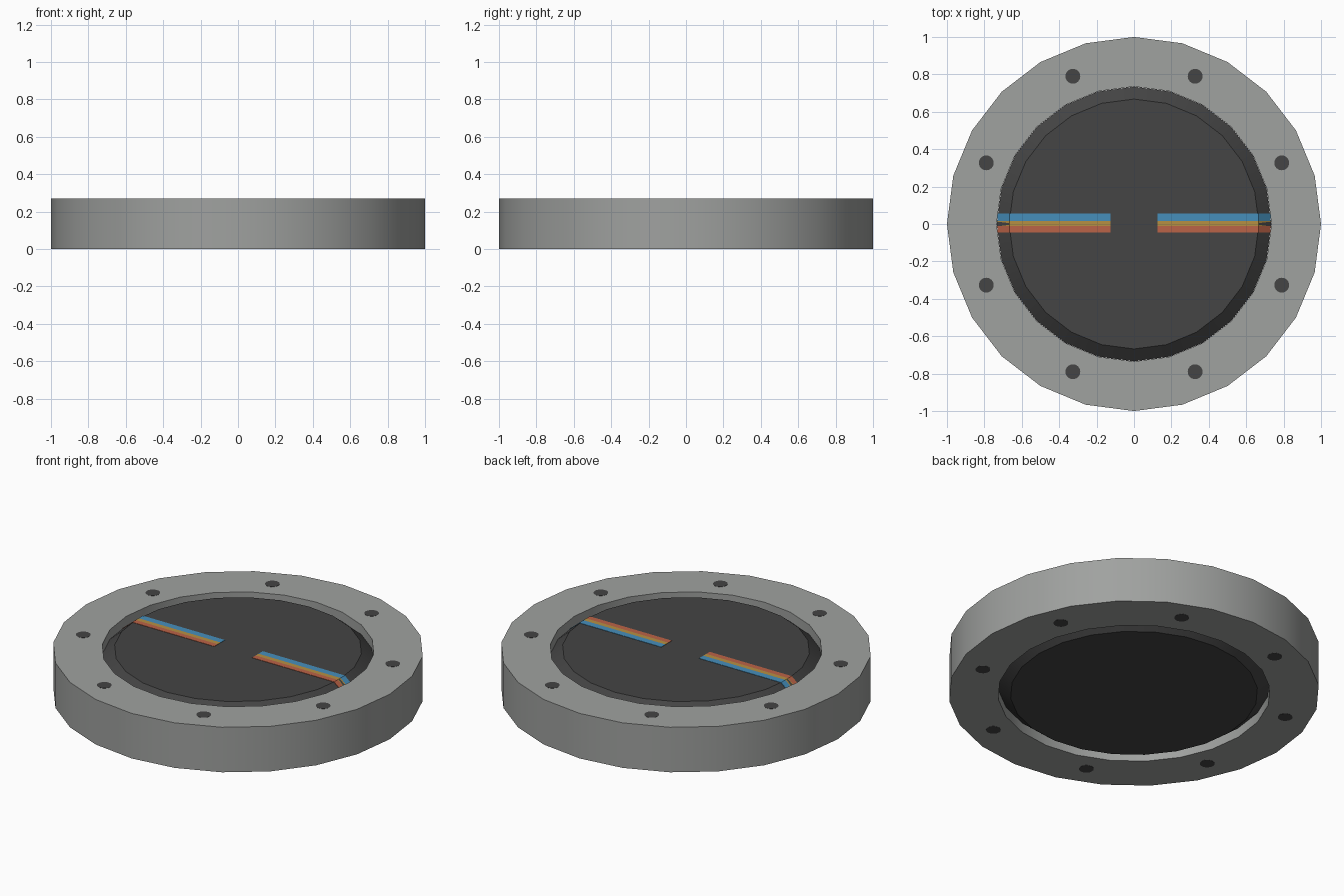
import bpy, bmesh, math

if "Cube" in bpy.data.objects:
    bpy.data.objects.remove(bpy.data.objects["Cube"])

H = 0.27       # overall height
SIDES = 24


def material(name, rgb):
    m = bpy.data.materials.new(name)
    m.diffuse_color = (*rgb, 1)
    m.use_nodes = True
    m.node_tree.nodes["Principled BSDF"].inputs["Base Color"].default_value = m.diffuse_color
    return m


grey = material("metal grey", (0.35, 0.36, 0.35))
dark = material("dark grey", (0.058, 0.058, 0.058))
blue = material("stripe blue", (0.061, 0.275, 0.50))
yellow = material("stripe yellow", (0.47, 0.28, 0.055))
orange = material("stripe orange", (0.50, 0.125, 0.063))


def finish(name, bm, mat):
    bmesh.ops.recalc_face_normals(bm, faces=bm.faces)
    me = bpy.data.meshes.new(name)
    bm.to_mesh(me)
    bm.free()
    ob = bpy.data.objects.new(name, me)
    bpy.context.collection.objects.link(ob)
    me.materials.append(mat)
    bpy.context.view_layer.objects.active = ob
    ob.select_set(True)
    bpy.ops.object.shade_smooth_by_angle(angle=math.radians(30))
    ob.select_set(False)
    return ob


def lathe(name, profile, mat, sides=SIDES, closed=False, centre=(0, 0)):
    """Revolve (radius, z) points; closed makes a ring, otherwise ends are capped."""
    bm = bmesh.new()
    rings = []
    for r, z in profile:
        rings.append([bm.verts.new((centre[0] + r * math.cos(math.tau * i / sides),
                                    centre[1] + r * math.sin(math.tau * i / sides), z))
                      for i in range(sides)])
    pairs = list(zip(rings, rings[1:]))
    if closed:
        pairs.append((rings[-1], rings[0]))
    else:
        bm.faces.new(rings[0])
        bm.faces.new(rings[-1])
    for a, b in pairs:
        for i in range(sides):
            j = (i + 1) % sides
            bm.faces.new((a[i], a[j], b[j], b[i]))
    return finish(name, bm, mat)


def stripe(name, y0, y1, side, mat):
    """Thin plate running along the disc face and down its chamfer."""
    path = [(0.125, H - 0.003), (0.665, H - 0.003), (0.73, H - 0.058)]
    outline = path + [(x, z + 0.003) for x, z in reversed(path)]
    bm = bmesh.new()
    a = [bm.verts.new((side * x, y0, z)) for x, z in outline]
    b = [bm.verts.new((side * x, y1, z)) for x, z in outline]
    for i in range(6):
        j = (i + 1) % 6
        bm.faces.new((a[i], a[j], b[j], b[i]))
    for s in (a, b):
        bm.faces.new((s[0], s[1], s[4], s[5]))
        bm.faces.new((s[1], s[2], s[3], s[4]))
    finish(name, bm, mat)


# Outer flange ring
lathe("flange_ring", [(1, 0.001), (1, H - 0.001), (0.735, H - 0.001), (0.735, 0.001)],
      grey, closed=True)

# Central disc, chamfered on both faces
lathe("centre_disc", [(0.668, 0.002), (0.734, 0.057), (0.734, H - 0.057), (0.668, H - 0.002)], dark)

# Eight dark bolt holes
for k in range(8):
    a = math.radians(22.5 + 45 * k)
    lathe(f"bolt_hole_{k + 1}", [(0.04, 0), (0.04, H)], dark, sides=16,
          centre=(0.855 * math.cos(a), 0.855 * math.sin(a)))

# Three-colour stripes on either side of the disc centre
for side, label in ((-1, "left"), (1, "right")):
    stripe(f"blue_stripe_{label}", 0.015, 0.055, side, blue)
    stripe(f"yellow_stripe_{label}", -0.012, 0.015, side, yellow)
    stripe(f"orange_stripe_{label}", -0.045, -0.012, side, orange)
